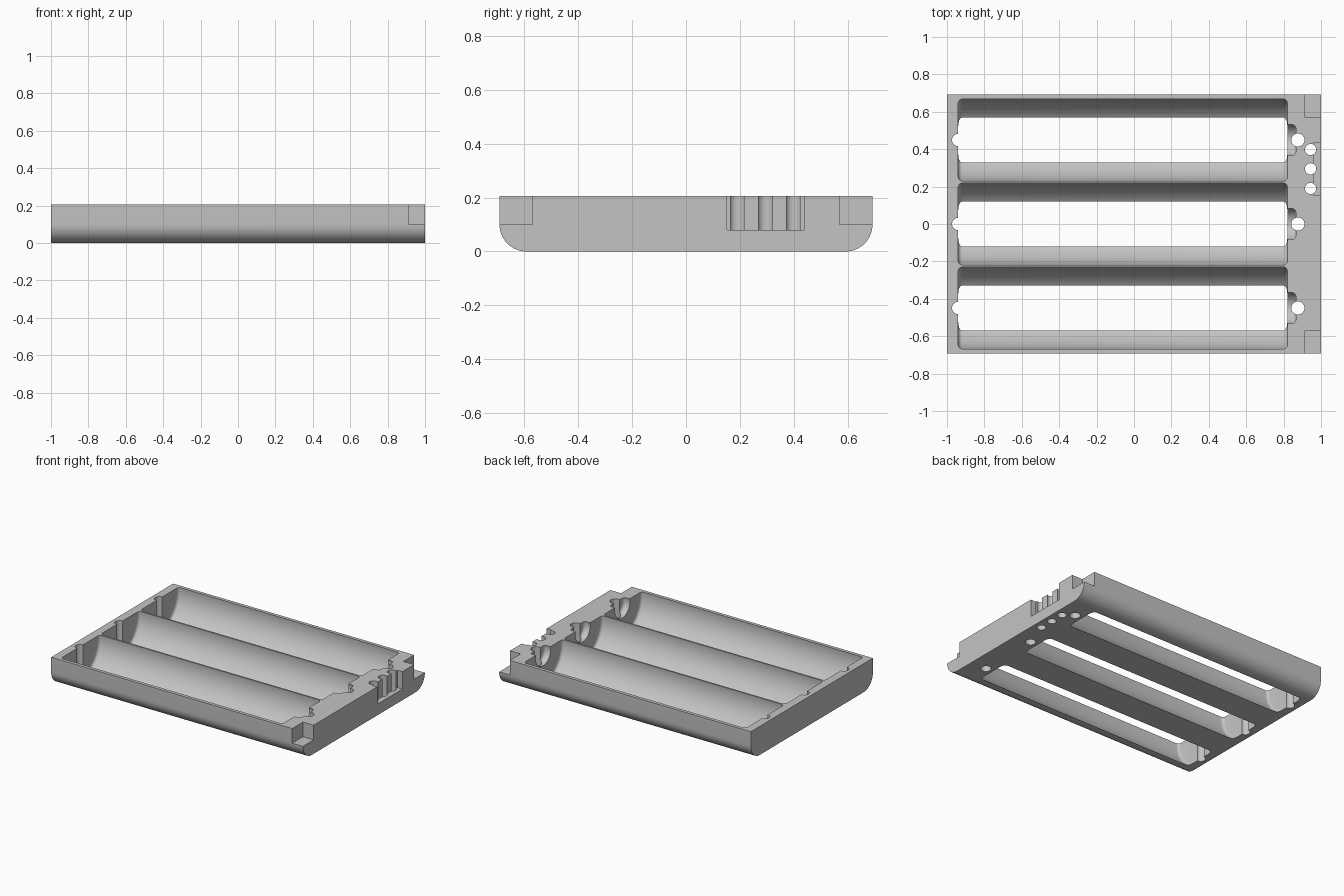
import bpy, bmesh
from math import pi
from mathutils import Matrix, Vector

if "Cube" in bpy.data.objects:
    bpy.data.objects.remove(bpy.data.objects["Cube"], do_unlink=True)

HEIGHT, HALF_Y = 0.205, 0.692
PITCH, AXIS_Z = 0.449, 0.184

grey = bpy.data.materials.new("plain grey")
grey.use_nodes = True
colour = (0.55, 0.55, 0.55, 1)
grey.diffuse_color = colour
grey.node_tree.nodes["Principled BSDF"].inputs["Base Color"].default_value = colour


def make_object(name, bm):
    mesh = bpy.data.meshes.new(name)
    bmesh.ops.recalc_face_normals(bm, faces=bm.faces)
    bm.to_mesh(mesh)
    bm.free()
    mesh.materials.append(grey)
    obj = bpy.data.objects.new(name, mesh)
    bpy.context.scene.collection.objects.link(obj)
    return obj


def box_mesh(low, high):
    bm = bmesh.new()
    low, high = Vector(low), Vector(high)
    bmesh.ops.create_cube(bm, size=1, matrix=Matrix.Translation((low + high) / 2)
                          @ Matrix.Diagonal((*(high - low), 1)))
    return bm


def round_mesh(radius, length, segments):
    bm = bmesh.new()
    bmesh.ops.create_cone(bm, cap_ends=True, segments=segments,
                          radius1=radius, radius2=radius, depth=length)
    return bm


def trough(x0, x1, y, radius):
    """Cylinder lying along x with filleted ends."""
    bm = round_mesh(radius, x1 - x0, 72)
    rims = [e for e in bm.edges if abs(e.verts[0].co.z - e.verts[1].co.z) < 1e-5]
    bmesh.ops.bevel(bm, geom=rims, offset=0.022, segments=4, profile=0.5, affect='EDGES')
    bmesh.ops.transform(bm, verts=bm.verts, matrix=Matrix.Translation(
        ((x0 + x1) / 2, y, AXIS_Z)) @ Matrix.Rotation(pi / 2, 4, 'Y'))
    return bm


def hole(x, y, radius):
    bm = round_mesh(radius, 1, 32)
    bmesh.ops.translate(bm, verts=bm.verts, vec=(x, y, 0.1))
    return bm


# Tray body with rounded lower long edges
bm = box_mesh((-1, -HALF_Y, 0), (1, HALF_Y, HEIGHT))
lower = [e for e in bm.edges if all(v.co.z < 0.01 for v in e.verts)
         and abs(e.verts[0].co.x - e.verts[1].co.x) > 1]
bmesh.ops.bevel(bm, geom=lower, offset=0.1, segments=14, profile=0.5, affect='EDGES')
tray = make_object("battery_tray", bm)

cuts = []
# Cell troughs, contact recesses and wire holes
for row in (-1, 0, 1):
    y = row * PITCH
    cuts += [trough(-0.94, 0.82, y, 0.22), trough(0.7, 0.866, y, 0.085),
             hole(-0.94, y, 0.033), hole(0.876, y, 0.035)]

# Connector pocket and its pin holes
cuts.append(box_mesh((0.96, 0.152, 0.08), (1.1, 0.437, 0.4)))
cuts += [hole(0.944, y, 0.03) for y in (0.19, 0.295, 0.398)]

# Corner notches
for low, high in ((-0.8, -0.57), (0.57, 0.8)):
    cuts.append(box_mesh((0.915, low, 0.1), (1.1, high, 0.4)))

bpy.context.view_layer.objects.active = tray
tray.select_set(True)
for cut in cuts:
    cutter = make_object("cutter", cut)
    cutter.hide_render = True
    mod = tray.modifiers.new("cut", 'BOOLEAN')
    mod.operation = 'DIFFERENCE'
    mod.solver = 'EXACT'
    mod.object = cutter
    bpy.ops.object.modifier_apply(modifier=mod.name)
    bpy.data.objects.remove(cutter, do_unlink=True)

bpy.ops.object.shade_smooth_by_angle(angle=pi / 6)
